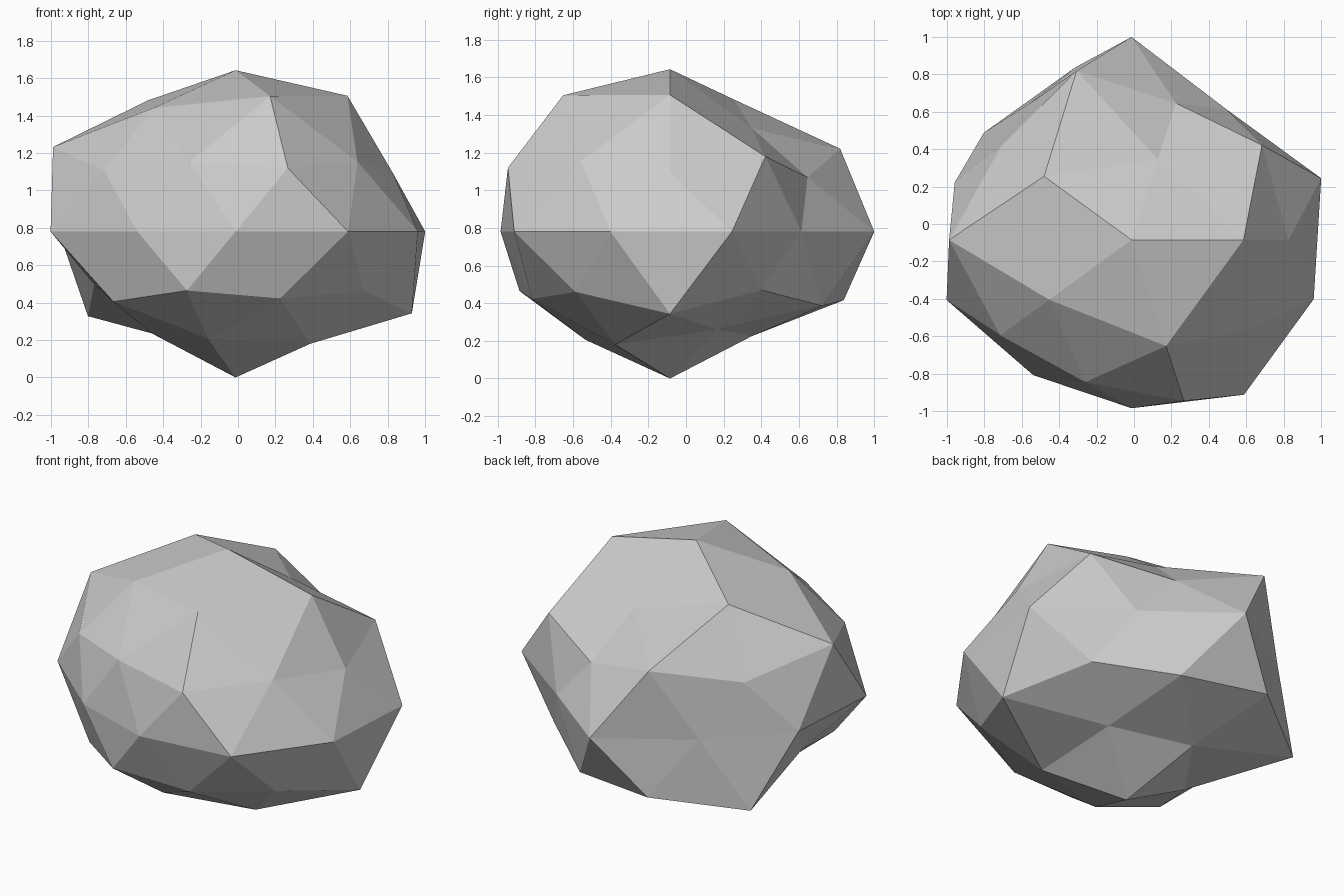
import bpy, bmesh, math

if "Cube" in bpy.data.objects:
    bpy.data.objects.remove(bpy.data.objects["Cube"])

# Boulder: a twice-divided icosphere, squashed in height, each point pushed in or out
CENTRE = (-0.013, -0.085, 0.78)
SQUASH = 0.75

# Each ring: unit height, first azimuth, azimuth step, push factors going round
RINGS = [
    (1.000, 0, 360, [1.15]),
    (0.851, 0, 72, [1.138, 0.865, 1.10, 1.035, 1.135]),
    (0.526, 36, 72, [1.013, 1.117, 1.147, 0.94, 0.947]),
    (0.447, 0, 72, [0.939, 0.859, 0.96, 0.97, 1.012]),
    (0.000, 18, 36, [1.066, 0.863, 1.085, 0.91, 0.994,
                     1.04, 0.894, 0.90, 1.023, 1.024]),
    (-0.447, 36, 72, [0.925, 1.085, 0.845, 0.94, 0.955]),
    (-0.526, 0, 72, [1.108, 1.0, 1.147, 0.95, 0.907]),
    (-0.851, 36, 72, [0.815, 0.87, 0.853, 0.90, 0.94]),
    (-1.000, 0, 360, [1.04]),
]


def push(co):
    """Push factor for a point on the unit sphere."""
    _, start, step, factors = min(RINGS, key=lambda r: abs(r[0] - co.z))
    azimuth = math.degrees(math.atan2(co.y, co.x))
    return factors[round((azimuth - start) / step) % len(factors)]


bm = bmesh.new()
bmesh.ops.create_icosphere(bm, subdivisions=2, radius=1.0)
for v in bm.verts:
    p = v.co.normalized()
    p *= push(p)
    v.co = (CENTRE[0] + p.x, CENTRE[1] + p.y, CENTRE[2] + p.z * SQUASH)
bmesh.ops.recalc_face_normals(bm, faces=bm.faces)

mesh = bpy.data.meshes.new("boulder")
bm.to_mesh(mesh)
bm.free()

# Plain grey stone, flat faces
stone = bpy.data.materials.new("stone_grey")
stone.diffuse_color = (0.6, 0.6, 0.6, 1.0)
stone.use_nodes = True
stone.node_tree.nodes["Principled BSDF"].inputs["Base Color"].default_value = stone.diffuse_color
mesh.materials.append(stone)

boulder = bpy.data.objects.new("boulder", mesh)
bpy.context.collection.objects.link(boulder)
